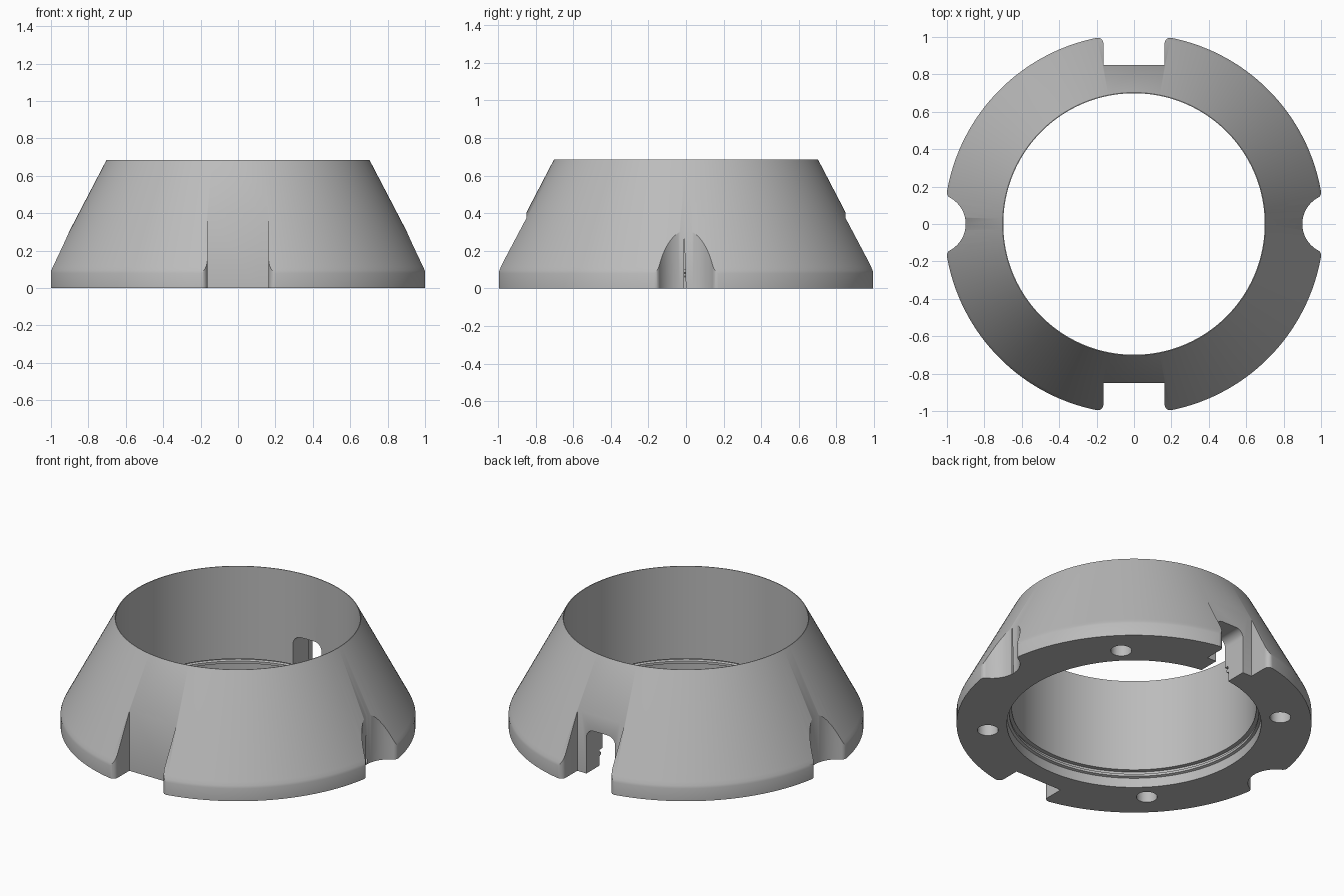
import bpy, bmesh
from math import sin, cos, pi, atan2, sqrt
from mathutils import Matrix

if "Cube" in bpy.data.objects:
    bpy.data.objects.remove(bpy.data.objects["Cube"], do_unlink=True)

R = 1.015          # outer radius at the foot
FILLET = 0.03      # rounding where a notch meets the rim
SIDES = 160

grey = bpy.data.materials.new("plain grey")
grey.use_nodes = True
colour = (0.5, 0.5, 0.5, 1)
grey.diffuse_color = colour
grey.node_tree.nodes["Principled BSDF"].inputs["Base Color"].default_value = colour


def make_object(name, bm):
    bmesh.ops.recalc_face_normals(bm, faces=bm.faces)
    mesh = bpy.data.meshes.new(name)
    bm.to_mesh(mesh)
    bm.free()
    mesh.materials.append(grey)
    obj = bpy.data.objects.new(name, mesh)
    bpy.context.collection.objects.link(obj)
    return obj


def lathe(name, profile):
    """Closed ring from a loop of (radius, height) points."""
    bm = bmesh.new()
    rings = [[bm.verts.new((r * cos(2 * pi * i / SIDES), r * sin(2 * pi * i / SIDES), z))
              for i in range(SIDES)] for r, z in profile]
    for a, b in zip(rings, rings[1:] + rings[:1]):
        for i in range(SIDES):
            j = (i + 1) % SIDES
            bm.faces.new((a[i], a[j], b[j], b[i]))
    return make_object(name, bm)


def prism(name, outline, low, high, matrix=Matrix()):
    """Outline extruded along its own z, then placed by the matrix."""
    bm = bmesh.new()
    face = bm.faces.new([bm.verts.new((x, y, low)) for x, y in outline])
    out = bmesh.ops.extrude_face_region(bm, geom=[face])
    top = [v for v in out["geom"] if isinstance(v, bmesh.types.BMVert)]
    bmesh.ops.translate(bm, verts=top, vec=(0, 0, high - low))
    bmesh.ops.transform(bm, matrix=matrix, verts=bm.verts)
    return make_object(name, bm)


def arc(cx, cy, r, start, end, steps=10):
    return [(cx + r * cos(start + (end - start) * i / steps),
             cy + r * sin(start + (end - start) * i / steps)) for i in range(steps + 1)]


def mirrored(half):
    """Complete an outline that is symmetric about the x axis."""
    return half + [(x, -y) for x, y in reversed(half) if abs(y) > 1e-6]


def cut(target, cutter):
    cutter.hide_render = True
    mod = target.modifiers.new("cut", 'BOOLEAN')
    mod.operation = 'DIFFERENCE'
    mod.solver = 'EXACT'
    mod.object = cutter
    bpy.context.view_layer.objects.active = target
    bpy.ops.object.modifier_apply(modifier=mod.name)
    bpy.data.objects.remove(cutter, do_unlink=True)


# Conical ring with a straight foot, a counterbore and a thin inner groove
ring = lathe("conical_ring", [
    (0.727, 0), (R, 0), (R, 0.08), (1.01, 0.095), (1.0, 0.115), (0.703, 0.685),
    (0.699, 0.685), (0.699, 0.1), (0.725, 0.1), (0.725, 0.085),
    (0.712, 0.08), (0.712, 0.065), (0.727, 0.06)])

# Square notch outline, opening towards +x with rounded outer corners
half_w, floor = 0.164, 0.85
fy = half_w + FILLET
fx = sqrt((R - FILLET) ** 2 - fy ** 2)
square = mirrored([(floor, half_w)]
                  + arc(fx, fy, FILLET, -pi / 2, atan2(fy, fx))
                  + [(1.2, fy + 0.05)])

# Round notch outline, blended into the rim
centre, rad = 1.06, 0.16
bx = ((R - FILLET) ** 2 + centre ** 2 - (rad + FILLET) ** 2) / (2 * centre)
by = sqrt((R - FILLET) ** 2 - bx ** 2)
touch = atan2(by, bx - centre)
scoop = mirrored(arc(centre, 0, rad, pi, touch, 16)
                 + arc(bx, by, FILLET, touch - pi, atan2(by, bx))[1:]
                 + [(1.2, by + 0.05)])

for k in range(4):
    turn = Matrix.Rotation(k * pi / 2, 4, 'Z')
    cut(ring, prism("notch_cutter", square if k % 2 else scoop, -0.1, 0.6, turn))

# Blind screw holes in the underside
for k in range(4):
    a = pi / 4 + k * pi / 2
    hole = arc(0.84 * cos(a), 0.84 * sin(a), 0.06, 0, 2 * pi, 32)[:-1]
    cut(ring, prism("hole_cutter", hole, -0.1, 0.2))

# Round-topped window from the back notch into the bore
w, top, r = 0.1, 0.28, 0.05
window = ([(-w, -0.1), (w, -0.1)] + arc(w - r, top - r, r, 0, pi / 2)
          + arc(r - w, top - r, r, pi / 2, pi))
cut(ring, prism("window_cutter", window, -0.9, -0.6, Matrix.Rotation(pi / 2, 4, 'X')))

bpy.ops.object.select_all(action='DESELECT')
ring.select_set(True)
bpy.context.view_layer.objects.active = ring
bpy.ops.object.shade_smooth_by_angle(angle=pi / 6)
